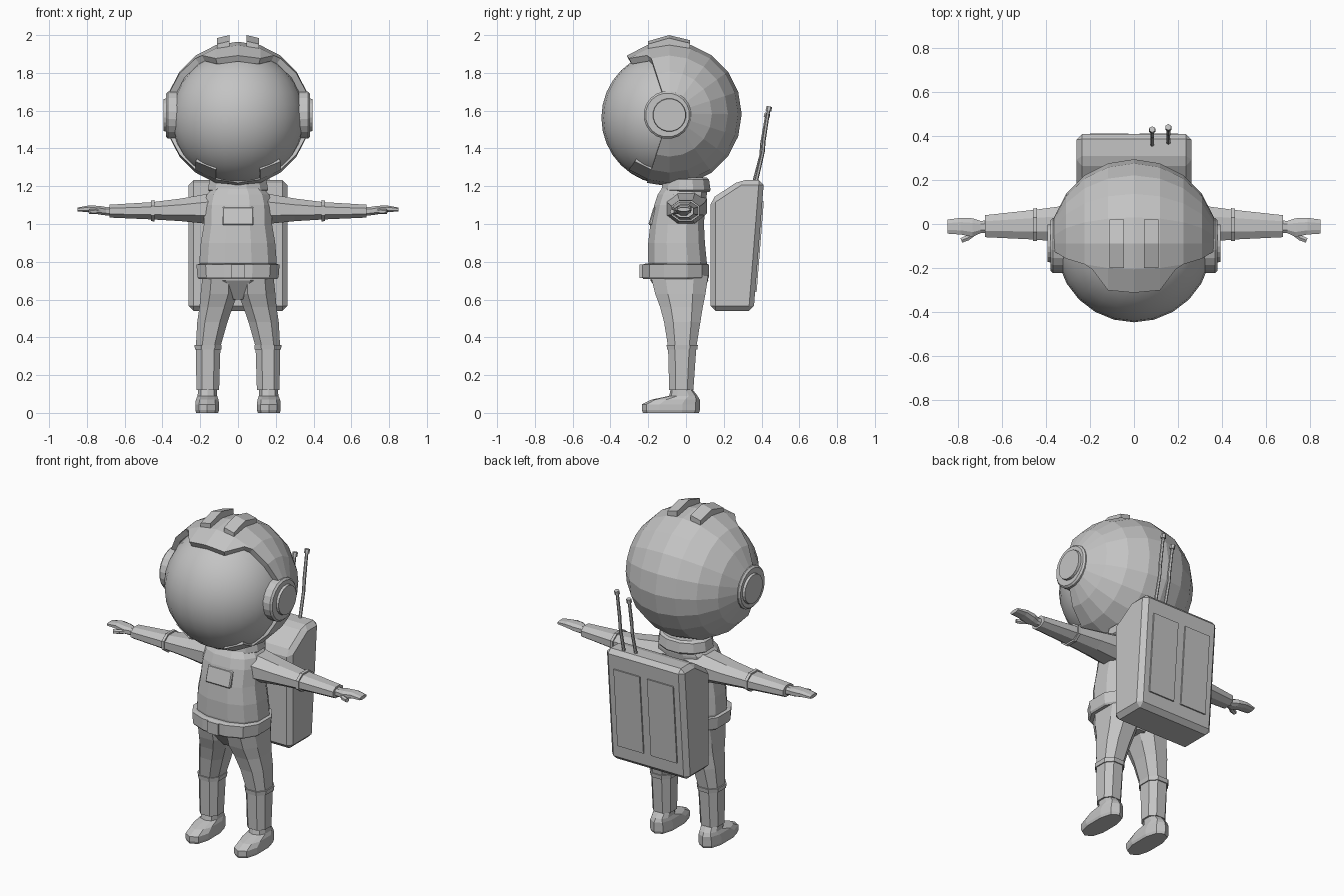
import bpy, bmesh, math
from mathutils import Matrix, Vector

if "Cube" in bpy.data.objects:
    bpy.data.objects.remove(bpy.data.objects["Cube"])

grey = bpy.data.materials.new("suit_grey")
grey.diffuse_color = (0.55, 0.55, 0.55, 1)
grey.use_nodes = True
grey.node_tree.nodes["Principled BSDF"].inputs["Base Color"].default_value = grey.diffuse_color


def finish(name, bm, mirror=False, bevel=0):
    bmesh.ops.recalc_face_normals(bm, faces=bm.faces)
    me = bpy.data.meshes.new(name)
    bm.to_mesh(me)
    bm.free()
    ob = bpy.data.objects.new(name, me)
    bpy.context.collection.objects.link(ob)
    me.materials.append(grey)
    if bevel:
        m = ob.modifiers.new("bevel", 'BEVEL')
        m.width, m.segments = bevel, 1
    if mirror:
        ob.modifiers.new("mirror", 'MIRROR')
    return ob


def loft(name, sections, n=8, axis='z', e=2.5, mirror=False):
    """Rings along an axis; section = (position, centre a, centre b, radius a, radius b)."""
    shape = []
    for i in range(n):
        t = (i + 0.5) * 2 * math.pi / n
        c, s = math.cos(t), math.sin(t)
        shape.append((math.copysign(abs(c) ** (2 / e), c), math.copysign(abs(s) ** (2 / e), s)))
    ma = max(p[0] for p in shape)
    mb = max(p[1] for p in shape)
    bm = bmesh.new()
    rings = []
    for t, ca, cb, ra, rb in sections:
        ring = []
        for a, b in shape:
            a, b = ca + ra * a / ma, cb + rb * b / mb
            ring.append(bm.verts.new((a, b, t) if axis == 'z' else (t, a, b)))
        rings.append(ring)
    for r, q in zip(rings, rings[1:]):
        for i in range(n):
            j = (i + 1) % n
            bm.faces.new((r[i], r[j], q[j], q[i]))
    bm.faces.new(rings[0])
    bm.faces.new(rings[-1])
    return finish(name, bm, mirror)


def prism(name, profile, x0, x1, mirror=False, bevel=0, shear=0):
    """Extrude a y-z profile from x0 to x1."""
    bm = bmesh.new()
    mid = (x0 + x1) / 2
    a, b = [[bm.verts.new((x, y, z - shear * (x - mid))) for y, z in profile] for x in (x0, x1)]
    n = len(profile)
    for i in range(n):
        j = (i + 1) % n
        bm.faces.new((a[i], a[j], b[j], b[i]))
    bm.faces.new(a)
    bm.faces.new(b)
    return finish(name, bm, mirror, bevel)


def tube(name, pts, r, n=6, mirror=False):
    """Thin rod through points."""
    bm = bmesh.new()
    for p, q in zip(pts, pts[1:]):
        p, q = Vector(p), Vector(q)
        d = q - p
        m = Matrix.Translation((p + q) / 2) @ d.to_track_quat('Z', 'Y').to_matrix().to_4x4()
        bmesh.ops.create_cone(bm, cap_ends=True, segments=n, radius1=r, radius2=r * 0.9,
                              depth=d.length + r * 0.3, matrix=m)
    return finish(name, bm, mirror)


# Helmet shell: sphere with poles at the ears, front wedge removed
R, CY, CZ = 0.383, -0.088, 1.582
bm = bmesh.new()
bmesh.ops.create_uvsphere(bm, u_segments=20, v_segments=10, radius=R,
                          matrix=Matrix.Rotation(math.pi / 2, 4, 'Y'))


def angle(v):
    return math.degrees(math.atan2(v.z, v.y)) % 360


def open_face(f):
    c = f.calc_center_median()
    a, x = angle(c), abs(c.x)
    brow = a < 126 and x < 0.2
    chin_tab = a > 234 and 0.12 < x < 0.25
    return 108 < a < 252 and not brow and not chin_tab


bmesh.ops.delete(bm, geom=[f for f in bm.faces if open_face(f)], context='FACES')
for v in bm.verts:      # slanted ends of the brow
    if 120 < angle(v.co) < 130 and abs(v.co.x) > 0.2:
        t = math.radians(111)
        x = math.copysign(0.19, v.co.x)
        r = math.sqrt(R * R - x * x)
        v.co = (x, r * math.cos(t), r * math.sin(t))
bmesh.ops.translate(bm, verts=bm.verts, vec=(0, CY, CZ))
shell = finish("helmet_shell", bm)
m = shell.modifiers.new("thickness", 'SOLIDIFY')
m.thickness, m.offset = 0.035, -1

# Smooth visor globe
bm = bmesh.new()
bmesh.ops.create_uvsphere(bm, u_segments=24, v_segments=16, radius=0.355,
                          matrix=Matrix.Translation((0, -0.093, 1.562)))
visor = finish("visor", bm)
for p in visor.data.polygons:
    p.use_smooth = True

# Ear caps and crest strips
loft("ear_cap", [(0.31, CY - .01, CZ - .005, .125, .125), (0.37, CY - .01, CZ - .005, .125, .125),
                 (0.38, CY - .01, CZ - .005, .115, .115)], 20, 'x', 2, True)
loft("ear_button", [(0.36, CY, CZ - .005, .09, .09), (0.395, CY, CZ - .005, .085, .085)],
     20, 'x', 2, True)
prism("crest_strip", [(-.2, 1.91), (-.2, 1.96), (-.09, 1.992), (.02, 1.965), (.02, 1.91)],
      .045, .112, mirror=True, shear=.24)

# Torso, collar, belt
loft("torso", [(.60, 0, -.025, .05, .09), (.70, 0, -.035, .185, .153), (.80, 0, -.045, .205, .155),
               (.90, 0, -.05, .197, .15), (1.0, 0, -.047, .18, .142), (1.1, 0, -.033, .178, .135),
               (1.155, 0, -.02, .165, .13), (1.195, 0, -.005, .13, .118)], 12)
loft("collar", [(1.17, 0, 0, .145, .125), (1.18, 0, 0, .16, .13), (1.235, 0, 0, .15, .122),
                (1.245, 0, 0, .13, .11)], 12, e=2.1)
loft("belt", [(.71, 0, -.055, .208, .172), (.72, 0, -.055, .215, .178),
              (.785, 0, -.055, .22, .178), (.79, 0, -.055, .20, .16)], 12)
prism("belt_buckle", [(-.2, .715), (-.245, .715), (-.245, .785), (-.2, .785)], -.036, .036)
prism("chest_panel", [(-.15, .99), (-.2, .995), (-.172, 1.09), (-.12, 1.09)], -.083, .083,
      bevel=.006)

# Arms, bands and hands
loft("arm", [(.06, 0, 1.095, .11, .09), (.17, 0, 1.08, .10, .078), (.30, 0, 1.075, .085, .06),
             (.45, -.003, 1.07, .068, .046), (.68, -.01, 1.068, .05, .034)], 8, 'x', 2.2, True)
loft("elbow_band", [(.443, -.003, 1.07, .075, .056), (.46, -.003, 1.07, .074, .055)],
     8, 'x', 2.2, True)
loft("hand", [(.67, -.012, 1.067, .028, .024), (.70, -.014, 1.068, .028, .022),
              (.735, -.016, 1.073, .042, .023), (.79, -.01, 1.08, .038, .018),
              (.85, -.012, 1.077, .032, .01)], 8, 'x', 2.5, True)
tube("thumb", [(.715, -.03, 1.068), (.755, -.062, 1.066), (.785, -.074, 1.066)], .014, mirror=True)

# Legs, knee bands and boots
loft("leg", [(.12, .16, -.025, .06, .064), (.35, .158, -.02, .065, .075),
             (.48, .136, -.02, .08, .096), (.56, .116, -.024, .088, .113),
             (.63, .1, -.03, .098, .133), (.73, .095, -.035, .092, .153)], 8, mirror=True)
loft("knee_band", [(.335, .158, -.02, .07, .08), (.36, .158, -.02, .072, .083)], 8, mirror=True)
loft("boot", [(0, .163, -.08, .058, .148), (.015, .163, -.08, .063, .154),
              (.045, .163, -.08, .063, .154), (.07, .163, -.055, .06, .128),
              (.09, .162, -.014, .052, .075), (.13, .16, -.025, .05, .055)], 10, mirror=True)

# Backpack with two back panels
prism("backpack", [(.13, .54), (.358, .54), (.413, 1.232), (.285, 1.232), (.13, 1.13)],
      -.262, .262, bevel=.026)
prism("backpack_panel", [(.35, .64), (.374, .64), (.412, 1.12), (.39, 1.12)], .025, .2, mirror=True)

# Antennas
for x, dy, top in ((.083, 0, 1.57), (.157, .01, 1.605)):
    h = top - 1.2
    tube("antenna", [(x, .355 + dy, 1.2), (x, .398 + dy, 1.2 + h * .45), (x, .402 + dy, 1.2 + h * .6),
                     (x, .427 + dy, top)], .01)
    tube("antenna_tip", [(x, .427 + dy, top - .004), (x, .431 + dy, top + .015)], .016)
